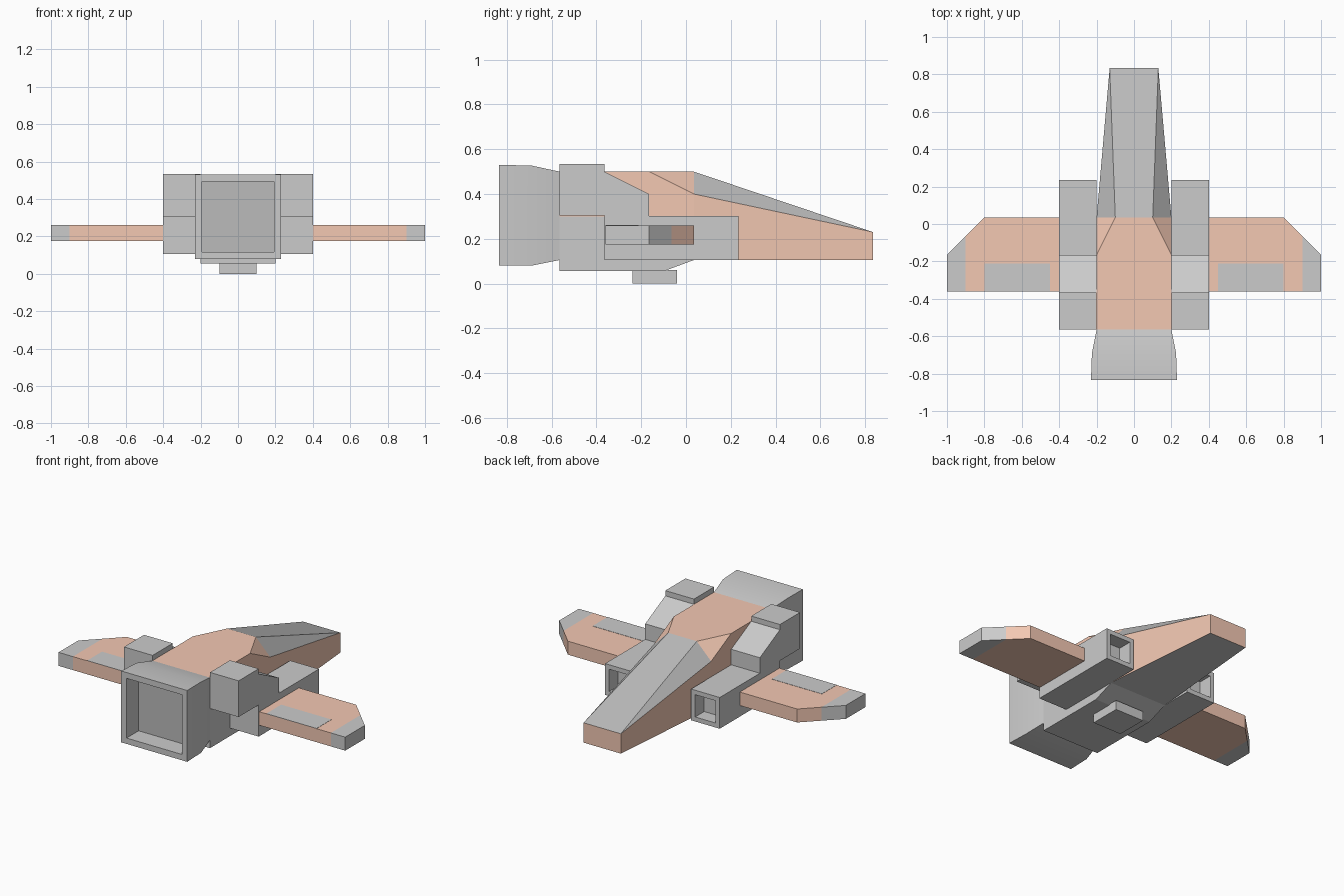
import bpy, bmesh
from mathutils import Vector

if "Cube" in bpy.data.objects:
    bpy.data.objects.remove(bpy.data.objects["Cube"])


def material(name, rgb):
    m = bpy.data.materials.new(name)
    m.diffuse_color = (*rgb, 1)
    m.use_nodes = True
    m.node_tree.nodes["Principled BSDF"].inputs["Base Color"].default_value = m.diffuse_color
    return m


GREY = material("grey_paint", (0.8, 0.8, 0.8))
ORANGE = material("orange_paint", (0.9, 0.58, 0.45))
DARK = material("dark_panel", (0.5, 0.5, 0.5))


def finish(name, bm, mats=(), mirror=False):
    bmesh.ops.recalc_face_normals(bm, faces=bm.faces)
    me = bpy.data.meshes.new(name)
    bm.to_mesh(me)
    bm.free()
    for m in mats:
        me.materials.append(m)
    ob = bpy.data.objects.new(name, me)
    bpy.context.collection.objects.link(ob)
    if mirror:
        ob.modifiers.new("mirror", 'MIRROR')
    return ob


def prism(points, axis, lo, hi):
    """Extrude a 2D profile along x (points are y,z) or z (points are x,y)."""
    bm = bmesh.new()
    put = (lambda p, t: (t, p[0], p[1])) if axis == 'x' else (lambda p, t: (p[0], p[1], t))
    a = [bm.verts.new(put(p, lo)) for p in points]
    b = [bm.verts.new(put(p, hi)) for p in points]
    bm.faces.new(a)
    bm.faces.new(b)
    for i in range(len(a)):
        j = (i + 1) % len(a)
        bm.faces.new((a[i], a[j], b[j], b[i]))
    bmesh.ops.recalc_face_normals(bm, faces=bm.faces)
    return bm


def rect(a0, b0, a1, b1):
    return [(a0, b0), (a1, b0), (a1, b1), (a0, b1)]


def recess(bm, sign, rim, depth):
    """Inset the end face pointing along y and push it inward."""
    bm.normal_update()
    face = max(bm.faces, key=lambda f: sign * f.calc_center_median().y)
    bmesh.ops.inset_individual(bm, faces=[face], thickness=rim)
    floor = bmesh.ops.extrude_discrete_faces(bm, faces=[face])["faces"][0]
    bmesh.ops.translate(bm, verts=floor.verts, vec=Vector((0, -sign * depth, 0)))
    floor.material_index = 1


# Hull with nose and canopy: points of the right half, mirrored in place
P = dict(a=(.2, -.565, .055), b=(.2, -.565, .3), c=(.2, -.565, .5), d=(.2, -.1, .055),
         e=(.2, .035, .105), f=(.2, .035, .3), s=(.2, .035, .4), k=(.2, -.165, .5),
         t=(.1, .035, .5), n=(.13, .835, .23), m=(.13, .835, .105))
bm = bmesh.new()
R = {k: bm.verts.new(p) for k, p in P.items()}
L = {k: bm.verts.new((-p[0], p[1], p[2])) for k, p in P.items()}
# side panels: 0 grey, 1 orange, 2 dark
for keys, mat in (("adefb", 0), ("bfskc", 1), ("emnsf", 1), ("kst", 1), ("tsn", 2)):
    for side in (R, L):
        bm.faces.new([side[k] for k in keys]).material_index = mat
# panels crossing the centre line
for p, q, mat in (("a", "d", 0), ("d", "e", 0), ("e", "m", 0), ("m", "n", 1), ("n", "t", 2),
                  ("t", "k", 1), ("k", "c", 1), ("c", "b", 0), ("b", "a", 0)):
    bm.faces.new((R[p], R[q], L[q], L[p])).material_index = mat
finish("hull", bm, (GREY, ORANGE, DARK))

# Rear engine: three rectangular sections, hollow at the back
bm = bmesh.new()
rings = []
for y, x, z0, z1 in ((-.565, .2, .105, .5), (-.69, .225, .08, .527), (-.835, .23, .08, .53)):
    rings.append([bm.verts.new((px, y, pz)) for px, pz in rect(-x, z0, x, z1)])
for r0, r1 in zip(rings, rings[1:]):
    for i in range(4):
        j = (i + 1) % 4
        bm.faces.new((r0[i], r0[j], r1[j], r1[i]))
bm.faces.new(rings[0])
bm.faces.new(rings[-1])
bmesh.ops.recalc_face_normals(bm, faces=bm.faces)
recess(bm, -1, .052, .12)
engine = finish("engine", bm, (GREY, DARK))
bpy.context.view_layer.objects.active = engine
engine.select_set(True)
bpy.ops.object.shade_smooth_by_angle()

# Belly box
finish("belly_box", prism(rect(-.24, 0, -.04, .06), 'x', -.1, .1))

# Side pods: intake, sloped fairing and raised rear block
bm = prism(rect(-.365, .105, .235, .302), 'x', .2, .4)
recess(bm, 1, .04, .09)
finish("intake_pod", bm, mirror=True)
finish("pod_fairing", prism([(-.365, .302), (-.165, .302), (-.165, .4), (-.365, .5)], 'x', .2, .4),
       mirror=True)
finish("pod_rear_block", prism(rect(-.565, .305, -.365, .533), 'x', .2, .4), mirror=True)

# Wings with grey tips and flaps
finish("wing", prism([(.4, -.36), (.9, -.36), (.9, -.065), (.8, .035), (.4, .035)], 'z', .175, .26),
       (ORANGE,), mirror=True)
finish("wing_tip", prism([(.9, -.36), (1, -.36), (1, -.165), (.9, -.065)], 'z', .175, .26),
       mirror=True)
finish("wing_flap", prism(rect(.45, -.36, .8, -.212), 'z', .258, .2615), mirror=True)
